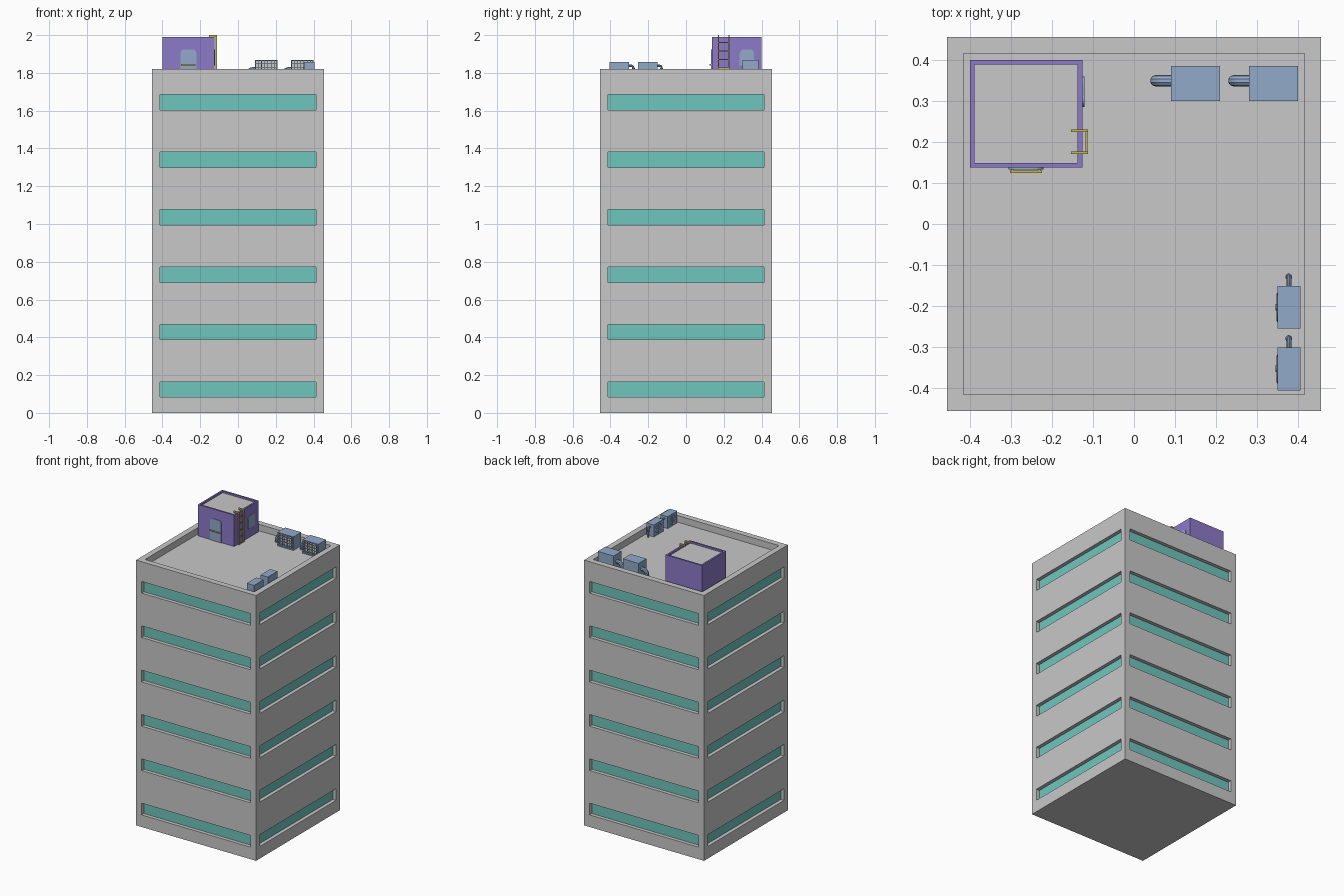
import bpy, bmesh, math
from mathutils import Matrix, Vector

if "Cube" in bpy.data.objects:
    bpy.data.objects.remove(bpy.data.objects["Cube"])


def mat(name, r, g, b):
    m = bpy.data.materials.new(name)
    m.diffuse_color = (r, g, b, 1)
    m.use_nodes = True
    m.node_tree.nodes["Principled BSDF"].inputs["Base Color"].default_value = m.diffuse_color
    return m


GREY = mat("concrete grey", .58, .58, .58)
TEAL = mat("teal glass", .156, .565, .503)
PURPLE = mat("purple", .262, .195, .578)
BLUE = mat("steel blue", .283, .402, .591)
YELLOW = mat("yellow", .56, .47, .07)


def finish(name, bm, *mats):
    bmesh.ops.remove_doubles(bm, verts=bm.verts, dist=1e-5)
    bmesh.ops.recalc_face_normals(bm, faces=bm.faces)
    me = bpy.data.meshes.new(name)
    bm.to_mesh(me)
    bm.free()
    for m in mats:
        me.materials.append(m)
    ob = bpy.data.objects.new(name, me)
    bpy.context.collection.objects.link(ob)
    return ob


def add_box(bm, lo, hi):
    lo, hi = Vector(lo), Vector(hi)
    return bmesh.ops.create_cube(bm, size=1, matrix=Matrix.Translation((lo + hi) / 2)
                                 @ Matrix.Diagonal((*(hi - lo), 1)))


def quad(bm, pts, M=Matrix(), mi=0):
    f = bm.faces.new([bm.verts.new(M @ Vector(p)) for p in pts])
    f.material_index = mi
    return f


def pipe(name, pts, r, m, res=3):
    cu = bpy.data.curves.new(name, 'CURVE')
    cu.dimensions = '3D'
    cu.bevel_depth, cu.bevel_resolution, cu.use_fill_caps = r, res, True
    s = cu.splines.new('POLY')
    s.points.add(len(pts) - 1)
    for p, c in zip(s.points, pts):
        p.co = (*c, 1)
    cu.materials.append(m)
    ob = bpy.data.objects.new(name, cu)
    bpy.context.collection.objects.link(ob)
    bpy.ops.object.select_all(action='DESELECT')
    ob.select_set(True)
    bpy.context.view_layer.objects.active = ob
    bpy.ops.object.convert(target='MESH')
    bpy.ops.object.shade_smooth_by_angle()


def elbow(start, d, reach, r, floor):
    """Path running along d, then bending down to the floor."""
    s, d = Vector(start), Vector(d)
    pts = [s]
    for i in range(9):
        a = math.pi / 2 * i / 8
        pts.append(s + d * (reach - r + r * math.sin(a)) - Vector((0, 0, r * (1 - math.cos(a)))))
    e = pts[-1].copy()
    e.z = floor
    return pts + [e]


H, W, FLOOR, TOP = .455, .413, 1.775, 1.82

# Tower: four walls with recessed glass strips, parapet and roof deck
bm = bmesh.new()
rows = [0]
for i in range(6):
    c = .123 + .3043 * i
    rows += [c - .04, c + .04]
rows.append(TOP)
cols, D = [-H, -W, W, H], .025
for k in range(4):
    M = Matrix.Rotation(k * math.pi / 2, 4, 'Z')
    for j, (z0, z1) in enumerate(zip(rows, rows[1:])):
        for i, (a, b) in enumerate(zip(cols, cols[1:])):
            if i == 1 and j % 2:
                rim = [(a, -H, z0), (b, -H, z0), (b, -H, z1), (a, -H, z1)]
                back = [(x, y + D, z) for x, y, z in rim]
                quad(bm, back, M, 1)
                for n in range(4):
                    m = (n + 1) % 4
                    quad(bm, [rim[n], rim[m], back[m], back[n]], M)
            else:
                quad(bm, [(a, -H, z0), (b, -H, z0), (b, -H, z1), (a, -H, z1)], M)
    P = .415
    quad(bm, [(-H, -H, TOP), (H, -H, TOP), (P, -P, TOP), (-P, -P, TOP)], M)
    quad(bm, [(-P, -P, TOP), (P, -P, TOP), (P, -P, FLOOR), (-P, -P, FLOOR)], M)
P = .415
quad(bm, [(-P, -P, FLOOR), (P, -P, FLOOR), (P, P, FLOOR), (-P, P, FLOOR)])
quad(bm, [(-H, -H, 0), (-W, -H, 0), (W, -H, 0), (H, -H, 0), (H, -W, 0), (H, W, 0),
          (H, H, 0), (W, H, 0), (-W, H, 0), (-H, H, 0), (-H, W, 0), (-H, -W, 0)])
finish("tower", bm, GREY, TEAL)

# Roof hut: box whose top is inset and sunk, with a grey roof
bm = bmesh.new()
add_box(bm, (-.40, .137, FLOOR), (-.125, .40, 1.99))
top = max(bm.faces, key=lambda f: f.calc_center_median().z)
bmesh.ops.inset_region(bm, faces=[top], thickness=.017)
low = bmesh.ops.extrude_face_region(bm, geom=[top])
bmesh.ops.delete(bm, geom=[top], context='FACES_ONLY')
bmesh.ops.translate(bm, vec=(0, 0, -.012), verts=[v for v in low["geom"] if isinstance(v, bmesh.types.BMVert)])
for f in low["geom"]:
    if isinstance(f, bmesh.types.BMFace):
        f.material_index = 1
finish("roof_hut", bm, PURPLE, GREY)


# Door and window: plates with rounded top corners
def plate(name, w, z0, z1, r, M):
    bm = bmesh.new()
    pts = [(-w / 2, 0, z0), (w / 2, 0, z0)]
    for s, a0 in ((1, 0), (-1, 90)):
        for i in range(7):
            a = math.radians(a0 + 15 * i)
            pts.append((s * (w / 2 - r) + r * math.cos(a), 0, z1 - r + r * math.sin(a)))
    f = quad(bm, pts, M)
    e = bmesh.ops.extrude_face_region(bm, geom=[f])
    off = M.to_3x3() @ Vector((0, -.005, 0))
    bmesh.ops.translate(bm, vec=off, verts=[v for v in e["geom"] if isinstance(v, bmesh.types.BMVert)])
    return finish(name, bm, BLUE)


plate("door", .085, FLOOR, 1.925, .022, Matrix.Translation((-.263, .138, 0)))
plate("hut_window", .075, 1.84, 1.925, .022,
      Matrix.Translation((-.126, .322, 0)) @ Matrix.Rotation(math.pi / 2, 4, 'Z'))
bm = bmesh.new()
add_box(bm, (-.302, .124, 1.84), (-.224, .13, 1.846))
for x in (-.298, -.234):
    add_box(bm, (x, .126, 1.84), (x + .006, .137, 1.846))
finish("door_bar", bm, YELLOW)

# Ladder hooked over the hut wall
bm = bmesh.new()
for y in (.173, .227):
    add_box(bm, (-.119, y - .003, FLOOR), (-.112, y + .003, 2.0))
    add_box(bm, (-.153, y - .003, 1.99), (-.112, y + .003, 2.0))
for i in range(5):
    z = 1.769 + .0457 * i + .01
    add_box(bm, (-.118, .174, z - .003), (-.113, .226, z + .003))
finish("ladder", bm, YELLOW)

# Large vent units with a lattice front and an elbow duct
for n, x in enumerate((.09, .28)):
    bm = bmesh.new()
    x1, y0, y1, z1 = x + .12, .30, .385, 1.868
    add_box(bm, (x, y0 + .012, FLOOR), (x1, y1, z1))
    t = .006
    add_box(bm, (x, y0, FLOOR), (x + t, y0 + .013, z1))
    add_box(bm, (x1 - t, y0, FLOOR), (x1, y0 + .013, z1))
    add_box(bm, (x, y0, z1 - t), (x1, y0 + .013, z1))
    add_box(bm, (x, y0, FLOOR), (x1, y0 + .013, FLOOR + t))
    for f in bm.faces:
        if abs(f.calc_center_median().y - (y0 + .012)) < 1e-4:
            f.material_index = 1
    finish(f"vent_unit_{n + 1}", bm, BLUE, GREY)
    bm = bmesh.new()
    for i in range(1, 7):
        c = x + .12 * i / 7
        add_box(bm, (c - .0015, y0 + .003, FLOOR), (c + .0015, y0 + .006, z1 - .003))
    for i in range(1, 5):
        c = FLOOR + (z1 - FLOOR) * i / 5
        add_box(bm, (x + .003, y0 + .002, c - .0015), (x1 - .003, y0 + .005, c + .0015))
    finish(f"vent_grille_{n + 1}", bm, BLUE)
    pipe(f"vent_duct_{n + 1}", elbow((x + .003, .349, 1.817), (-1, 0, 0), .04, .025, FLOOR), .014, BLUE)

# Small cooling units with a side fan and a thin pipe
for n, y in enumerate((-.405, -.255)):
    bm = bmesh.new()
    y0 = y
    add_box(bm, (.35, y0, FLOOR), (.405, y0 + .104, 1.857))
    finish(f"cooling_unit_{n + 1}", bm, BLUE)
    cy, cz = y0 + .052, 1.816
    ring = [(.35, cy + .033 * math.cos(a), cz + .033 * math.sin(a))
            for a in (math.tau * i / 24 for i in range(25))]
    pipe(f"fan_ring_{n + 1}", ring, .0025, BLUE, 1)
    bm = bmesh.new()
    turn = Matrix.Translation((.349, cy, cz)) @ Matrix.Rotation(math.pi / 2, 4, 'Y')
    bmesh.ops.create_cone(bm, cap_ends=True, segments=16, radius1=.008, radius2=.008, depth=.008, matrix=turn)
    for k in range(4):
        M = (Matrix.Translation((.3485, cy, cz)) @ Matrix.Rotation(k * math.pi / 2, 4, 'X')
             @ Matrix.Translation((0, 0, .018)) @ Matrix.Diagonal((.003, .012, .026, 1)))
        bmesh.ops.create_cube(bm, size=1, matrix=M)
    finish(f"fan_blades_{n + 1}", bm, BLUE)
    path = elbow((.377, y0 + .102, 1.838), (0, 1, 0), .024, .012, FLOOR)
    pipe(f"cooling_pipe_{n + 1}", path, .006, BLUE)
    e = path[-2]
    pipe(f"pipe_collar_{n + 1}", [e, e - Vector((0, 0, .012))], .0085, BLUE)
